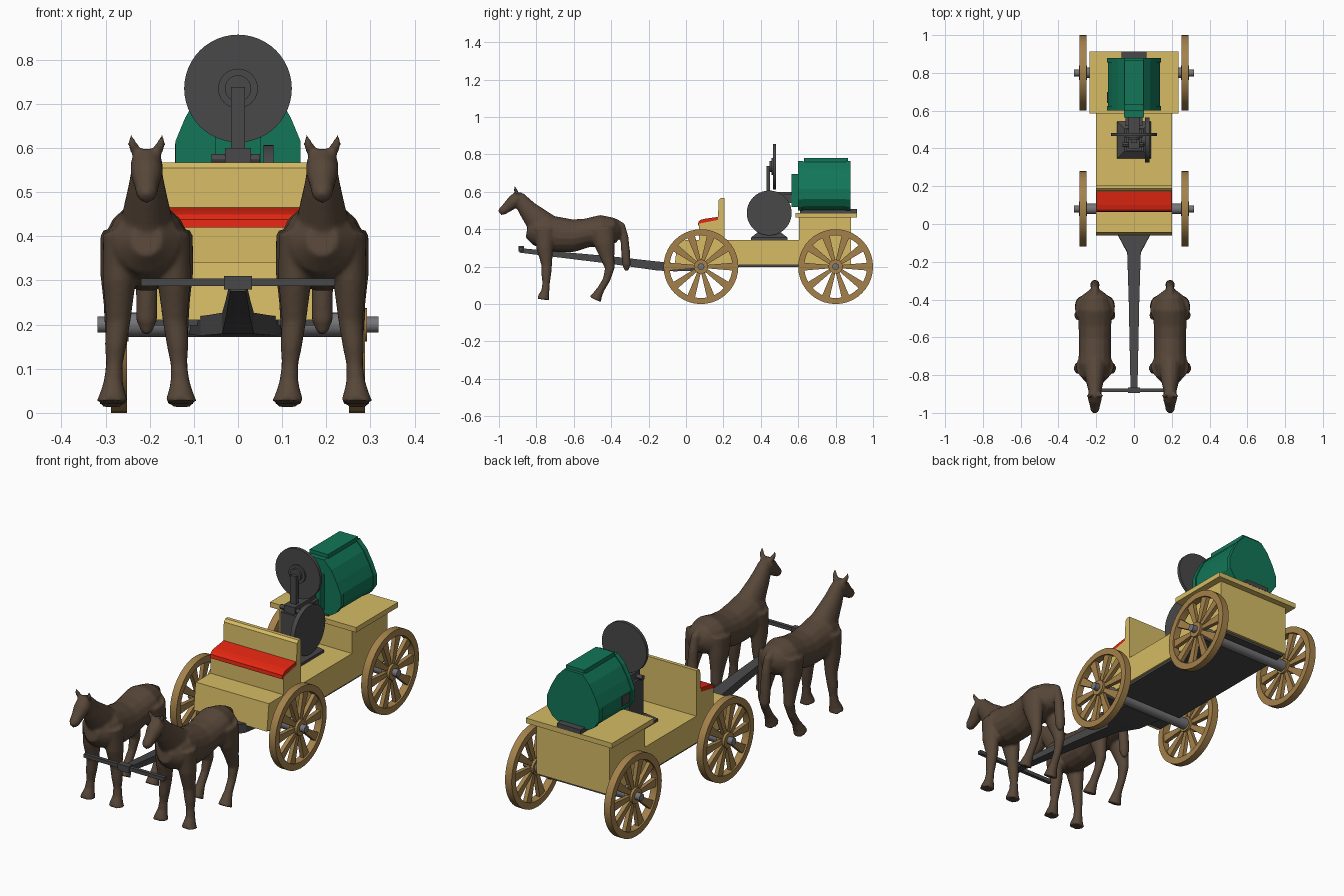
import bpy, bmesh, math
from mathutils import Vector, Matrix

cube = bpy.data.objects.get("Cube")
if cube:
    bpy.data.objects.remove(cube)


def material(name, rgb):
    m = bpy.data.materials.new(name)
    m.use_nodes = True
    m.diffuse_color = (*rgb, 1)
    m.node_tree.nodes["Principled BSDF"].inputs["Base Color"].default_value = (*rgb, 1)
    return m


yellow = material("yellow paint", (0.67, 0.50, 0.13))
red = material("red leather", (0.78, 0.02, 0.006))
wood = material("wheel wood", (0.37, 0.22, 0.07))
iron = material("dark iron", (0.065, 0.065, 0.068))
steel = material("axle steel", (0.18, 0.18, 0.19))
green = material("green paint", (0.006, 0.18, 0.095))
hide = material("brown hide", (0.095, 0.062, 0.04))


def finish(bm, name, mat, loc=(0, 0, 0)):
    bmesh.ops.recalc_face_normals(bm, faces=bm.faces)
    me = bpy.data.meshes.new(name)
    bm.to_mesh(me)
    bm.free()
    me.materials.append(mat)
    ob = bpy.data.objects.new(name, me)
    ob.location = loc
    bpy.context.collection.objects.link(ob)
    return ob


def add_box(bm, x, y, z):
    size = [b - a for a, b in (x, y, z)]
    mid = [(a + b) / 2 for a, b in (x, y, z)]
    bmesh.ops.create_cube(bm, size=1, matrix=Matrix.Translation(mid) @ Matrix.Diagonal((*size, 1)))


def add_prism(bm, pts, axis, lo, hi):
    """Extrude a flat outline along X or Y."""
    place = (lambda p, t: (t, p[0], p[1])) if axis == "X" else (lambda p, t: (p[0], t, p[1]))
    face = bm.faces.new([bm.verts.new(place(p, lo)) for p in pts])
    geo = bmesh.ops.extrude_face_region(bm, geom=[face])["geom"]
    shift = Vector(place((0, 0), hi - lo))
    bmesh.ops.translate(bm, vec=shift, verts=[v for v in geo if isinstance(v, bmesh.types.BMVert)])


def add_disc(bm, axis, centre, lo, hi, r, n=32):
    pts = [(centre[0] + r * math.cos(math.tau * i / n), centre[1] + r * math.sin(math.tau * i / n))
           for i in range(n)]
    add_prism(bm, pts, axis, lo, hi)


def add_loft(bm, path, n=16, square=False):
    """Skin rings (x, y, z, half width, half depth) along a path."""
    pos = [Vector(p[:3]) for p in path]
    rings = []
    for i, p in enumerate(path):
        t = pos[min(i + 1, len(pos) - 1)] - pos[max(i - 1, 0)]
        side = t.normalized().cross(Vector((1, 0, 0))).normalized()
        ring = []
        for k in range(n):
            a = math.tau * (k + 0.5) / n
            s = math.sqrt(2) if square else 1
            ring.append(bm.verts.new(pos[i] + Vector((s * p[3] * math.cos(a), 0, 0)) + side * s * p[4] * math.sin(a)))
        rings.append(ring)
    for a, b in zip(rings, rings[1:]):
        for k in range(n):
            bm.faces.new((a[k], a[(k + 1) % n], b[(k + 1) % n], b[k]))
    bm.faces.new(rings[0])
    bm.faces.new(rings[-1])


def build(name, mat, *steps):
    bm = bmesh.new()
    for fn, *args in steps:
        fn(bm, *args)
    return finish(bm, name, mat)


round_parts = []

# Cart body: footboard, seat base, backrest and deck in one side profile
body = [(-.06, .21), (-.045, .342), (.07, .342), (.07, .43), (.17, .45), (.175, .555), (.187, .567),
        (.205, .567), (.205, .342), (.605, .342), (.605, .21)]
build("cart_body", yellow, (add_prism, body, "X", -.2, .2))
build("rear_box", yellow, (add_box, (-.2, .2), (.604, .882), (.21, .462)))
build("rear_box_lid", yellow, (add_box, (-.235, .235), (.585, .913), (.462, .487)))
cushion = [(.064, .42), (.066, .438), (.078, .45), (.10, .456), (.172, .466), (.172, .44), (.08, .42)]
build("seat_cushion", red, (add_prism, cushion, "X", -.198, .198))
build("underside_plate", iron, (add_box, (-.19, .19), (-.03, .87), (.198, .212)))

# Drawbar and crossbar
tongue = [(0, .06, .195, .11, .017), (0, -.06, .197, .085, .022), (0, -.15, .203, .036, .024),
          (0, -.4, .235, .028, .02), (0, -.89, .287, .018, .012)]
build("drawbar", iron, (add_loft, tongue, 4, True))
build("crossbar", iron, (add_box, (-.22, .22), (-.89, -.872), (.287, .305)),
      (add_box, (-.032, .032), (-.895, -.865), (.28, .31)))

# Axles
for name, y in (("front_axle", .08), ("rear_axle", .80)):
    round_parts.append(build(name, steel, (add_disc, "X", (y, .2), -.318, .318, .018, 16),
                             (add_disc, "X", (y, .2), -.25, .25, .028, 16)))

# One wheel, reused four times
bm = bmesh.new()
rim = [bm.verts.new(p) for p in ((-.018, 0, .2), (.018, 0, .2), (.018, 0, .168), (-.018, 0, .168))]
edges = [bm.edges.new((rim[i], rim[(i + 1) % 4])) for i in range(4)]
bmesh.ops.spin(bm, geom=rim + edges, cent=(0, 0, 0), axis=(1, 0, 0), angle=math.tau, steps=40, use_merge=True)
add_disc(bm, "X", (0, 0), -.022, .022, .038, 20)
for i in range(10):
    old = set(bm.verts)
    add_prism(bm, [(-.009, .03), (.009, .03), (.021, .172), (-.021, .172)], "X", -.01, .01)
    bmesh.ops.rotate(bm, cent=(0, 0, 0), matrix=Matrix.Rotation(math.tau * (i + .5) / 10, 3, "X"),
                     verts=[v for v in bm.verts if v not in old])
wheel = finish(bm, "front_left_wheel", wood, (.27, .08, .2))
round_parts.append(wheel)
for name, x, y in (("front_right_wheel", -.27, .08), ("rear_left_wheel", .27, .8), ("rear_right_wheel", -.27, .8)):
    copy = bpy.data.objects.new(name, wheel.data)
    copy.location = (x, y, .2)
    bpy.context.collection.objects.link(copy)

# Motor: faceted casing with end caps, top box and front collar
half = [(.05, .765), (.088, .725), (.12, .668), (.142, .615), (.142, .56), (.115, .52), (.085, .5)]


def casing(s):
    pts = [(x * s, .63 + (z - .63) * s) for x, z in half]
    return pts + [(-x, z) for x, z in reversed(pts)]


build("motor_casing", green, (add_prism, casing(.97), "Y", .605, .875),
      (add_prism, casing(1), "Y", .6, .625), (add_prism, casing(1), "Y", .855, .88))
build("motor_top_box", green, (add_box, (-.05, .05), (.63, .865), (.74, .78)))
build("motor_collar", green, (add_box, (-.052, .052), (.565, .605), (.52, .695)))
build("motor_base", iron, (add_box, (-.065, .065), (.61, .914), (.486, .508)))
build("motor_side_plate", iron, (add_box, (-.143, -.13), (.64, .70), (.565, .61)))

# Pump with its mount and two flywheels
build("pump_mount", iron, (add_loft, [(0, .445, .34, .09, .098), (0, .445, .355, .09, .098),
                                      (0, .445, .385, .05, .06)], 4, True))
build("pump_block", iron, (add_box, (-.042, .042), (.39, .5), (.375, .565)),
      (add_box, (-.03, .03), (.4, .57), (.555, .6)), (add_box, (-.045, .045), (.52, .57), (.54, .585)))
round_parts.append(build("side_flywheel", iron, (add_disc, "X", (.445, .487), .058, .081, .12, 40),
                         (add_disc, "X", (.445, .487), 0, .07, .03, 20)))
round_parts.append(build("front_flywheel", iron, (add_disc, "Y", (0, .735), .466, .482, .122, 48),
                         (add_disc, "Y", (0, .735), .458, .47, .045, 24),
                         (add_disc, "Y", (0, .735), .446, .46, .03, 24)))
build("flywheel_arm", iron, (add_box, (-.016, .016), (.43, .45), (.56, .738)))
round_parts.append(build("pump_valve", iron, (add_disc, "X", (.42, .575), -.06, .05, .012, 12)))

# Horse: lofted limbs fused into one skin
torso = [(0, -.35, .40, .03, .035), (0, -.38, .395, .07, .068), (0, -.45, .39, .094, .088),
         (0, -.53, .38, .088, .078), (0, -.60, .366, .086, .088), (0, -.68, .37, .086, .096),
         (0, -.75, .385, .09, .093), (0, -.81, .388, .074, .074), (0, -.85, .395, .035, .04)]
neck = [(0, -.73, .39, .07, .085), (0, -.80, .455, .054, .068), (0, -.85, .51, .042, .05), (0, -.895, .57, .031, .035)]
head = [(0, -.872, .58, .018, .02), (0, -.895, .568, .036, .037), (0, -.925, .545, .037, .036),
        (0, -.957, .516, .028, .028), (0, -.982, .497, .024, .023), (0, -.996, .486, .013, .014)]
tail = [(0, -.38, .445, .015, .015), (0, -.345, .42, .02, .02), (0, -.33, .36, .022, .022),
        (0, -.323, .28, .025, .024), (0, -.318, .21, .024, .023), (0, -.318, .178, .01, .01)]
ear = [(.02, -.902, .585, .014, .013), (.031, -.91, .607, .012, .01), (.036, -.917, .63, .004, .004)]
foreleg = [(.052, -.755, .41, .047, .06), (.062, -.755, .3, .038, .045), (.064, -.745, .21, .028, .029),
           (.07, -.747, .155, .025, .026), (.073, -.748, .11, .019, .02), (.076, -.752, .07, .022, .022),
           (.077, -.76, .045, .029, .029), (.078, -.763, .024, .037, .034)]
hindleg = [(.058, -.45, .41, .047, .07), (.065, -.435, .32, .041, .056), (.068, -.42, .25, .03, .038),
           (.07, -.408, .19, .025, .026), (.073, -.425, .13, .019, .02), (.075, -.455, .08, .02, .02),
           (.077, -.475, .045, .028, .027), (.078, -.485, .024, .034, .034)]


def mirrored(path):
    return [(-p[0], *p[1:]) for p in path]


limbs = [torso, neck, head, tail]
for part in (ear, foreleg, hindleg):
    limbs += [part, mirrored(part)]
for name, x in (("left_horse", .191), ("right_horse", -.207)):
    horse = build(name, hide, *[(add_loft, path) for path in limbs])
    horse.location.x = x
    skin = horse.modifiers.new("fuse", "REMESH")
    skin.mode = "VOXEL"
    skin.voxel_size = .007
    skin.use_smooth_shade = True
    soft = horse.modifiers.new("soften", "SMOOTH")
    soft.factor = .5
    soft.iterations = 3

# Smooth the turned parts, keeping their edges sharp
bpy.ops.object.select_all(action="DESELECT")
for ob in round_parts:
    ob.select_set(True)
bpy.context.view_layer.objects.active = round_parts[0]
bpy.ops.object.shade_smooth_by_angle(angle=math.radians(30))
